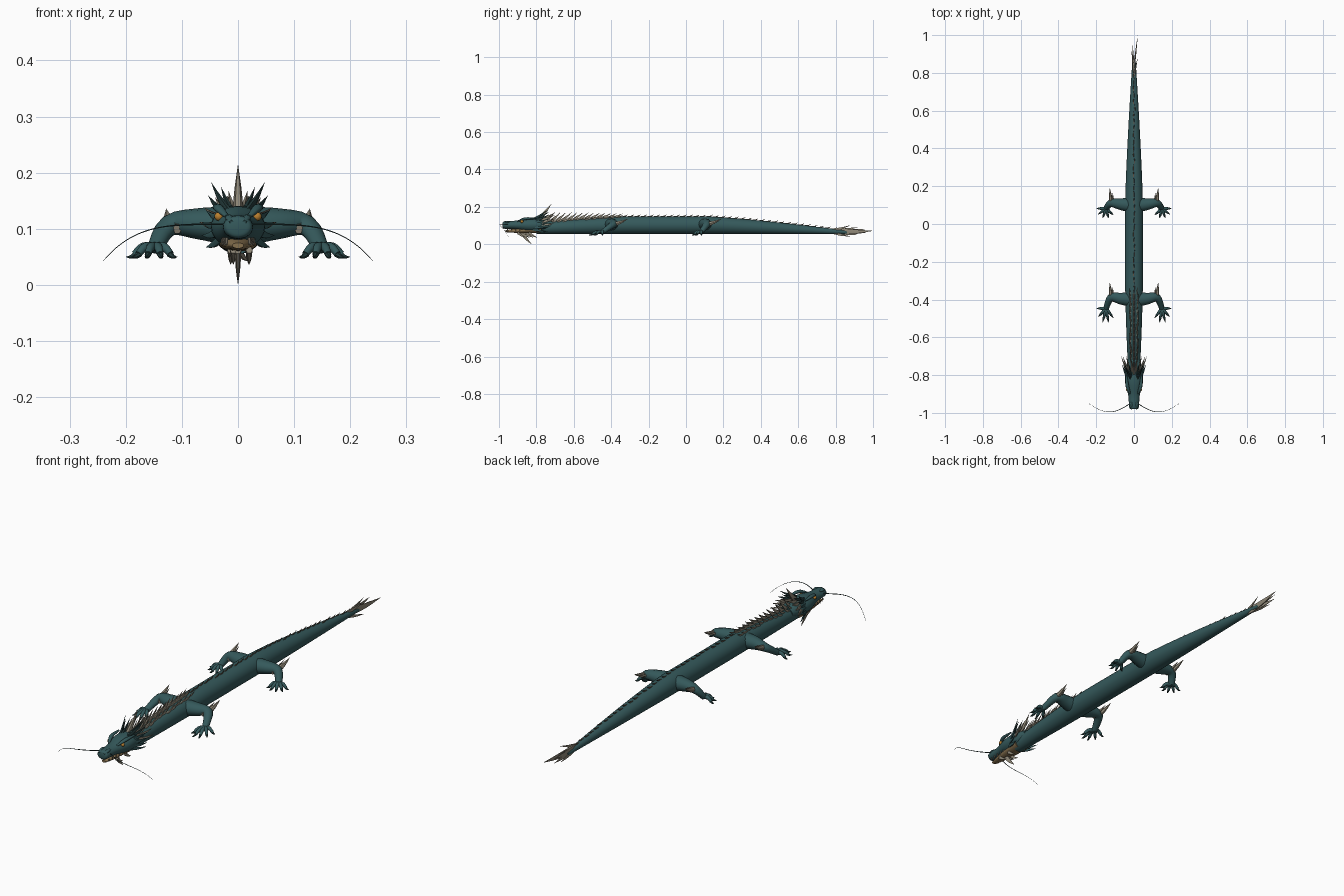
import bpy, bmesh, math, random
from math import sin, cos, pi, radians, sqrt
from mathutils import Vector

random.seed(4)
if "Cube" in bpy.data.objects:
    bpy.data.objects.remove(bpy.data.objects["Cube"], do_unlink=True)


def material(name, *rgb):
    mat = bpy.data.materials.new(name)
    mat.use_nodes = True
    mat.diffuse_color = (*rgb, 1)
    shader = mat.node_tree.nodes["Principled BSDF"]
    shader.inputs["Base Color"].default_value = (*rgb, 1)
    return mat


TEAL = material("teal scales", .035, .1, .105)
DARK = material("dark horn", .018, .045, .045)
TAN = material("tan jaw", .25, .17, .08)
BONE = material("pale mane", .28, .25, .19)
RIDGE = material("brown ridge", .12, .1, .07)
AMBER = material("amber eye", .5, .22, .03)


def smooth_path(points, steps):
    """Catmull-Rom curve through points of any dimension."""
    out = []
    last = len(points) - 1
    for i in range(last):
        before, after = points[max(i - 1, 0)], points[min(i + 2, last)]
        for k in range(steps):
            t = k / steps
            out.append([b + t / 2 * (c - a + t * (2 * a - 5 * b + 4 * c - d + t * (3 * (b - c) + d - a)))
                        for a, b, c, d in zip(before, points[i], points[i + 1], after)])
    return out + [points[last]]


def tube(bm, points, sides=12, steps=4):
    """Loft through points given as x, y, z, half width, half height."""
    points = smooth_path([tuple(p) for p in points], steps)
    rings = []
    for i, (*centre, wide, high) in enumerate(points):
        behind, ahead = points[max(i - 1, 0)], points[min(i + 1, len(points) - 1)]
        along = (Vector(ahead[:3]) - Vector(behind[:3])).normalized()
        up = Vector((0, 0, 1)) if abs(along.z) < .95 else Vector((0, 1, 0))
        side = along.cross(up).normalized()
        up = side.cross(along)
        ring = []
        for k in range(sides):
            angle = 2 * pi * k / sides
            offset = side * wide * cos(angle) + up * high * sin(angle)
            ring.append(bm.verts.new(Vector(centre) + offset))
        rings.append(ring)
    for ring, following in zip(rings, rings[1:]):
        for k in range(sides):
            j = (k + 1) % sides
            bm.faces.new((ring[k], ring[j], following[j], following[k]))
    bm.faces.new(rings[0][::-1])
    bm.faces.new(rings[-1])


def spike(bm, base, tip, wide, high):
    """Tapered, slightly sagging blade from base to tip."""
    base, tip = Vector(base), Vector(tip)
    middle = base.lerp(tip, .5) - Vector((0, 0, .003))
    tube(bm, [(*base, wide, high), (*middle, wide * .65, high * .65), (*tip, .0001, .0001)], 6, 3)


def finish(name, bm, mat, mirror=False):
    bmesh.ops.recalc_face_normals(bm, faces=bm.faces)
    mesh = bpy.data.meshes.new(name)
    bm.to_mesh(mesh)
    bm.free()
    mesh.materials.append(mat)
    part = bpy.data.objects.new(name, mesh)
    bpy.context.collection.objects.link(part)
    if mirror:
        part.modifiers.new("mirror", "MIRROR")
    bpy.ops.object.select_all(action="DESELECT")
    part.select_set(True)
    bpy.context.view_layer.objects.active = part
    bpy.ops.object.shade_smooth_by_angle(angle=radians(50))


def tubes(name, paths, mat, mirror=False, sides=12):
    bm = bmesh.new()
    for path in paths:
        tube(bm, path, sides)
    finish(name, bm, mat, mirror)


def spikes(name, blades, mat, mirror=False):
    bm = bmesh.new()
    for blade in blades:
        spike(bm, *blade)
    finish(name, bm, mat, mirror)


# Long body: full in the middle, thinning to neck and tail, with a level underside
BELLY, NECK_END, TAIL_END = .055, -.8, .86


def body_radius(y):
    neck = max(0, (-.3 - y) / .5) ** 1.5
    tail = max(0, (y - .1) / .76) ** 1.3
    return .047 - .017 * neck - .038 * tail


def back_height(y):
    return BELLY + 2 * body_radius(y)


stations = [NECK_END + (TAIL_END - NECK_END) * k / 30 for k in range(31)]
tubes("body", [[(0, y, BELLY + body_radius(y), body_radius(y), body_radius(y)) for y in stations]],
      TEAL, sides=24)

# Head: blunt muzzle, wide skull, narrowing into the neck
skull = ((-.98, .015), (-.97, .026), (-.91, .03), (-.84, .047), (-.78, .046), (-.72, .032))
tubes("head", [[(0, y, .103, wide, wide * .78) for y, wide in skull]], TEAL, sides=24)

# Lower jaw
jaw = []
for k in range(6):
    t = k / 5
    wide = .036 * sqrt(t + .08)
    jaw.append((0, -.965 + .19 * t, .07 + .008 * t, wide, wide * .5))
tubes("jaw", [jaw], TAN, sides=16)

# Brows, nostrils and eyes
brow = [(.02, -.9, .122, .004, .003), (.035, -.86, .137, .009, .007), (.04, -.8, .138, .004, .003)]
nostril = [(.012, -.98, .112, .003, .003), (.015, -.96, .119, .008, .006), (.015, -.94, .12, .004, .003)]
tubes("brows_and_nostrils", [brow, nostril], TEAL, True)
bm = bmesh.new()
bmesh.ops.create_uvsphere(bm, u_segments=12, v_segments=8, radius=.008)
bmesh.ops.translate(bm, verts=bm.verts, vec=(.034, -.877, .122))
finish("eyes", bm, AMBER, True)

# Teeth along the mouth edge
teeth = []
for k in range(5):
    root = Vector((.02 + .002 * k, -.955 + .022 * k, .084))
    teeth.append((root, root - Vector((0, 0, .014)), .003, .003))
spikes("teeth", teeth, BONE, True)


def crown(name, degrees, reach, start, mat):
    """Blades radiating from the back of the skull and swept backwards."""
    blades = []
    for angle in degrees:
        outward = Vector((cos(radians(angle)), 0, sin(radians(angle))))
        root = Vector((0, start, .1)) + outward * .036
        tip = Vector((0, start + .08, .1)) + outward * reach
        blades.append((root, tip, .006, .009))
    spikes(name, blades, mat, True)


crown("long_horns", [60], .096, -.82, DARK)
crown("short_horns", [48, 68], .08, -.81, DARK)
crown("cheek_frill", range(-30, 45, 20), .066, -.82, TEAL)
crown("cheek_mane", range(10, 80, 22), .07, -.78, BONE)

# Beard: one long blade and a ragged row of short ones
beard = [((0, -.88, .062), (0, -.825, 0), .006, .012)]
for k in range(4):
    x, y = .02 * cos(2 * k), -.9 + .02 * k
    beard.append(((x, y, .062), (x, y + .045, .036), .006, .008))
spikes("beard", beard, BONE)

# Whiskers sweep forward, out and down
whisker = []
for k in range(13):
    t = k / 12
    thick = .002 - .0015 * t
    whisker.append((.02 + .22 * t, -.95 - .045 * sin(pi * t), .108 - .065 * t ** 4, thick, thick))
tubes("whiskers", [whisker], DARK, True, 6)

# Neck mane: three rows of swept blades that shrink towards the shoulders
mane = [((0, -.79, .13), (0, -.72, .215), .01, .014)]
for k in range(13):
    y = -.76 + .03 * k
    z = back_height(y) - .006
    rise = .06 - .003 * k
    mane.append(((0, y, z), (0, y + .06, z + rise), .006, .009))
    for side in (-1, 1):
        x = side * random.uniform(.013, .019)
        mane.append(((x, y + .01, z - .004), (x * 1.3, y + .065, z + rise * .7), .005, .007))
spikes("neck_mane", mane, BONE)

# Small ridge spines down the back
ridge = []
for k in range(34):
    y = -.38 + .035 * k
    x, z = random.uniform(-.004, .004), back_height(y) - .004
    ridge.append(((x, y, z), (x, y + .034, z + .016 - k / 6000), .004, .006))
spikes("back_ridge", ridge, RIDGE)

# Tail tuft: thin blades fanned above and below one long central blade
tuft = []
for k in range(-3, 4):
    step = abs(k)
    tip = (.02 * cos(2 * k), 1 - .04 * step, .072 + .01 * k)
    tuft.append(((0, .83 - .016 * step, .07 + .002 * k), tip, .005, .018 - .003 * step))
spikes("tail_tuft", tuft, BONE)


def leg(name, hip, sweep, reach):
    """Limb bent at the elbow, with a clawed paw and elbow spurs, on both sides."""
    wrist = Vector((.148, hip - sweep, .066))
    elbow = Vector((.122, hip + .01, .106))
    joints = [Vector((.02, hip, .105)), Vector((.07, hip + .005, .109)), elbow, wrist]
    limb = []
    for joint, thick in zip(joints, (.038, .031, .021, .014)):
        limb.append((*joint, thick, thick * .9))
    paths, claws = [limb], []
    for k in range(5):
        angle = radians(35 * k - 140)
        tip = wrist + Vector((cos(angle) * .052, sin(angle) * reach, -.016))
        knuckle = wrist.lerp(tip, .4) + Vector((0, 0, .008))
        end = wrist.lerp(tip, .7)
        paths.append([(*wrist, .01, .009), (*knuckle, .008, .008), (*end, .006, .006)])
        claws.append((wrist.lerp(tip, .64), tip, .006, .006))
    tubes(name, paths, TEAL, True)
    spikes(name + "_claws", claws, DARK, True)
    spur = elbow + Vector((.006, .08, .03))
    inner = Vector((.014, .02, .006))
    spikes(name + "_elbow_spurs", [(elbow, spur, .012, .014), (elbow - inner, spur - inner, .008, .01)],
           BONE, True)


leg("front_legs", -.4, .047, .08)
leg("hind_legs", .1, .018, .055)
